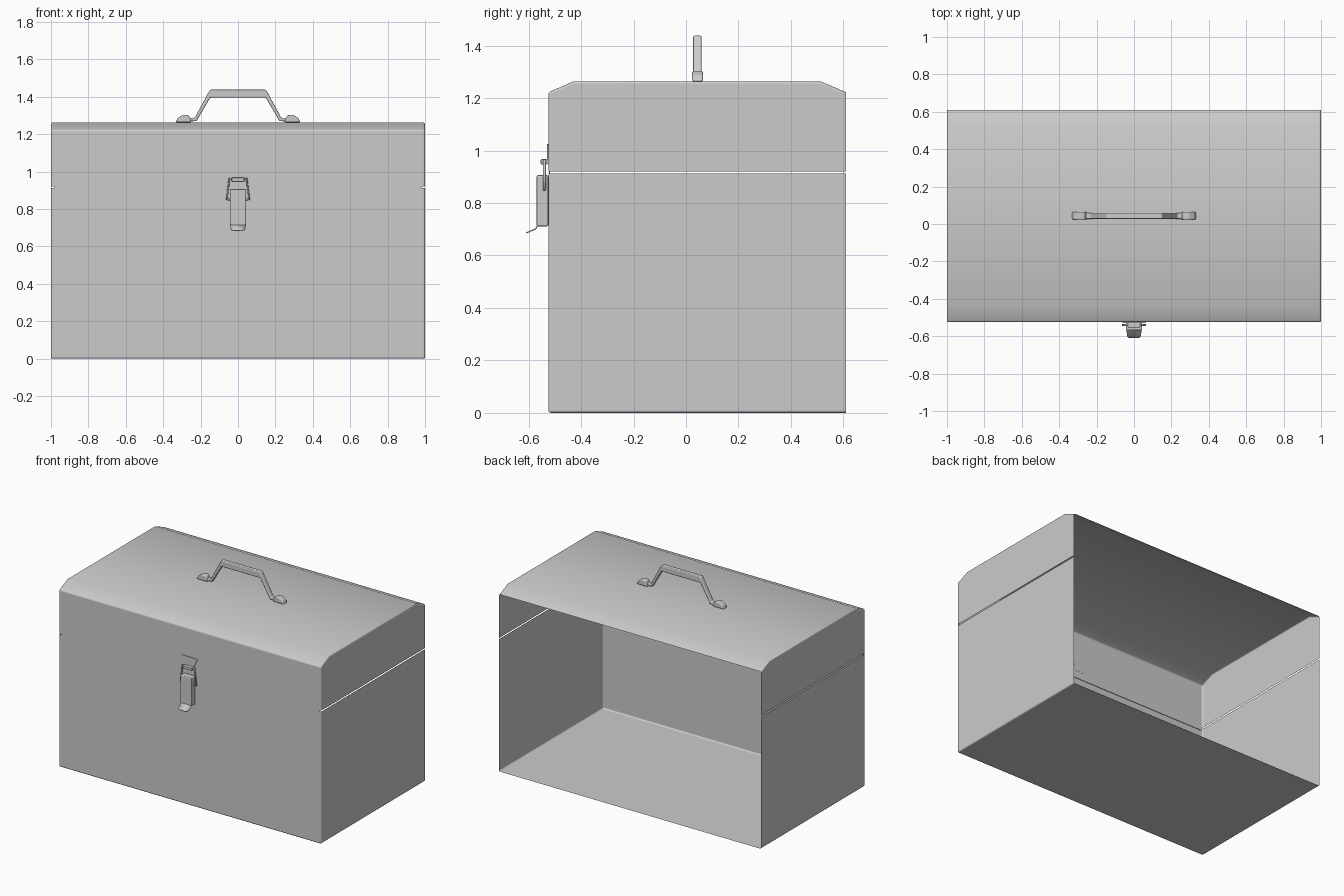
import bpy, bmesh

if "Cube" in bpy.data.objects:
    bpy.data.objects.remove(bpy.data.objects["Cube"])


def finish(name, bm, bevel=0.0, segments=2):
    bmesh.ops.recalc_face_normals(bm, faces=bm.faces)
    me = bpy.data.meshes.new(name)
    bm.to_mesh(me)
    bm.free()
    ob = bpy.data.objects.new(name, me)
    bpy.context.collection.objects.link(ob)
    bpy.ops.object.select_all(action='DESELECT')
    ob.select_set(True)
    bpy.context.view_layer.objects.active = ob
    bpy.ops.object.shade_smooth_by_angle(angle=0.7)
    if bevel:
        mod = ob.modifiers.new("Bevel", 'BEVEL')
        mod.width = bevel
        mod.segments = segments
        mod.harden_normals = True
    return ob


def shell(name, profile, strips):
    """Sheet-metal shell: two end panels joined by the first strips of a (y, z) profile."""
    bm = bmesh.new()
    ends = [[bm.verts.new((x, y, z)) for y, z in profile] for x in (-1, 1)]
    for e in ends:
        bm.faces.new(e)
    for i in range(strips):
        bm.faces.new((ends[0][i], ends[0][i + 1], ends[1][i + 1], ends[1][i]))
    return finish(name, bm, 0.01, 3)


def plate(name, outline, y0, y1, bevel=0.0):
    """Solid from an (x, z) outline, extruded between two y positions."""
    bm = bmesh.new()
    face = bm.faces.new([bm.verts.new((x, y0, z)) for x, z in outline])
    ext = bmesh.ops.extrude_face_region(bm, geom=[face])
    verts = [g for g in ext['geom'] if isinstance(g, bmesh.types.BMVert)]
    bmesh.ops.translate(bm, verts=verts, vec=(0, y1 - y0, 0))
    return finish(name, bm, bevel)


def mirrored(half):
    return half + [(-x, z) for x, z in reversed(half)]


def wire(name, points, radius, cyclic=False):
    cu = bpy.data.curves.new(name, 'CURVE')
    cu.dimensions = '3D'
    cu.bevel_depth = radius
    cu.bevel_resolution = 2
    cu.use_fill_caps = True
    sp = cu.splines.new('POLY')
    sp.points.add(len(points) - 1)
    for p, co in zip(sp.points, points):
        p.co = (*co, 1)
    sp.use_cyclic_u = cyclic
    ob = bpy.data.objects.new(name, cu)
    bpy.context.collection.objects.link(ob)


# Box body and lid, both open at the back
shell("box_body", [(-.525, .912), (-.525, 0), (.61, 0), (.61, .912)], 2)
shell("lid", [(-.525, .92), (-.525, 1.222), (-.43, 1.263), (.515, 1.263),
              (.61, 1.222), (.61, .92)], 4)

# Thin lip closing the seam behind the front
plate("front_lip", [(-.985, .895), (.985, .895), (.985, .935), (-.985, .935)], -.523, -.519)

# Carrying handle: bent grip and two feet
plate("handle_grip", mirrored([(-.27, 1.287), (-.232, 1.287), (-.15, 1.438)])
      + [(.27, 1.268), (.222, 1.27), (.148, 1.396),
         (-.148, 1.396), (-.222, 1.27), (-.27, 1.268)], .027, .059, .006)
for side, s in (("left", -1), ("right", 1)):
    plate(side + "_handle_foot",
          [(s * x, z) for x, z in [(.333, 1.263), (.323, 1.287), (.292, 1.304),
                                   (.265, 1.302), (.255, 1.285), (.25, 1.263)]],
          .023, .065, .007)

# Latch lever with a tapered finger tab
plate("latch_lever", [(-.043, .711), (.043, .711), (.043, .906), (-.043, .906)],
      -.569, -.525, .006)
bm = bmesh.new()
rows = [(.04, -.567, .718), (.04, -.575, .703), (.036, -.602, .692), (.026, -.61, .688)]
verts = [[bm.verts.new((s * w, y, z)) for s in (-1, 1)] for w, y, z in rows]
for a, b in zip(verts, verts[1:]):
    bm.faces.new((a[0], a[1], b[1], b[0]))
tab = finish("latch_tab", bm)
tab.modifiers.new("Solidify", 'SOLIDIFY').thickness = 0.005

# Wire bail pivoting on the lever, reaching up to the strike hook
wire("latch_bail", [(-.04, -.54, .852), (-.06, -.54, .852), (-.046, -.54, .962),
                    (.046, -.54, .962), (.06, -.54, .852), (.04, -.54, .852)], .006)

# Strike plate flaring upward, with a curled hook
plate("strike_plate", mirrored([(-.036, .95), (-.036, .972), (-.062, 1.025)]), -.529, -.524)
plate("strike_hook", [(-.034, .947), (.034, .947), (.034, .968), (-.034, .968)],
      -.554, -.527, .005)
